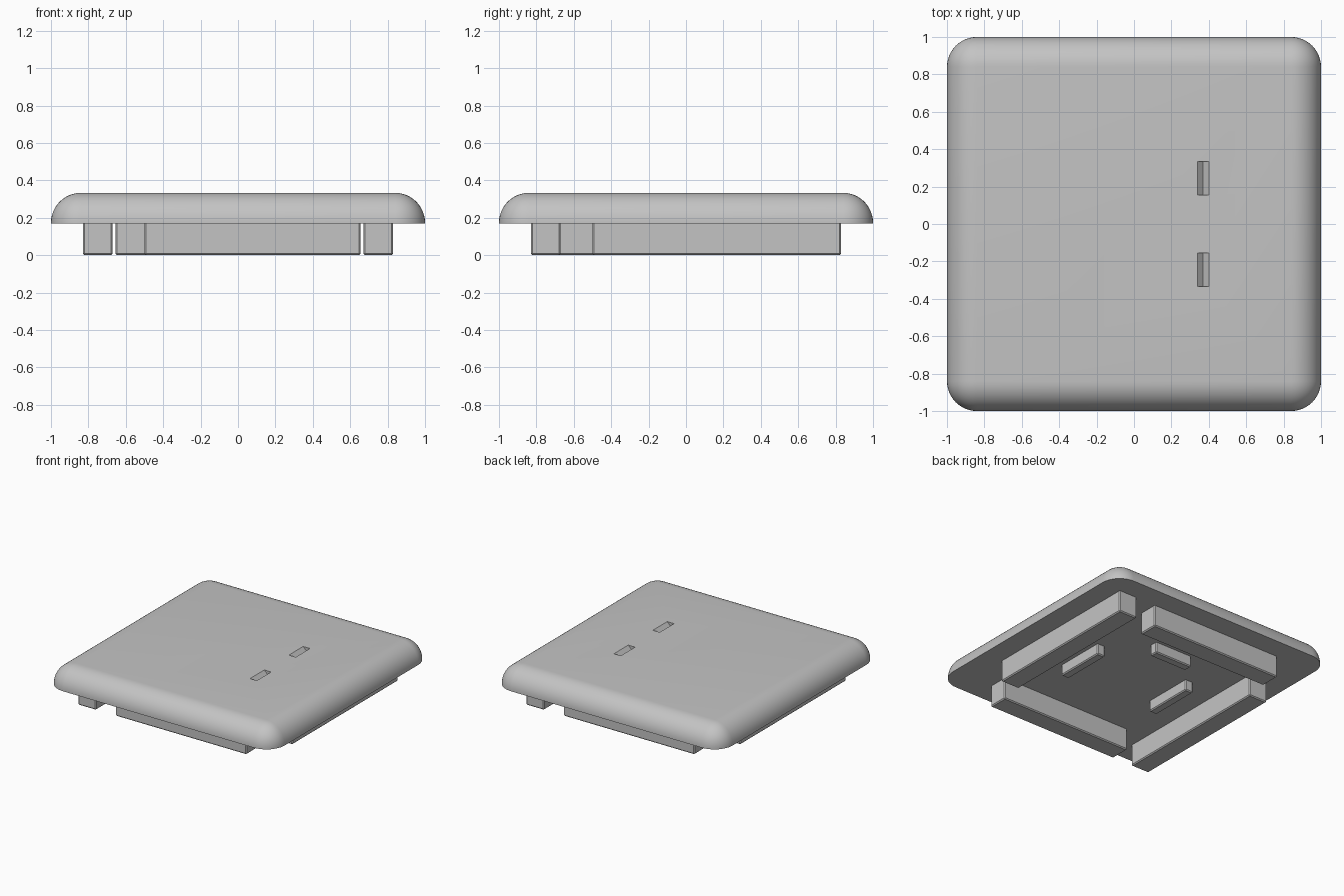
import bpy
import bmesh
from math import radians
from mathutils import Matrix, Vector

if "Cube" in bpy.data.objects:
    bpy.data.objects.remove(bpy.data.objects["Cube"], do_unlink=True)

grey = bpy.data.materials.new("plain_grey")
grey.use_nodes = True
grey.diffuse_color = (0.55, 0.55, 0.55, 1)
grey.node_tree.nodes["Principled BSDF"].inputs["Base Color"].default_value = (0.55, 0.55, 0.55, 1)

RIM = 0.17      # underside of the cover
TOP = 0.333     # top of the cover
ROUND = 0.16    # edge rounding


def finish(bm, name):
    mesh = bpy.data.meshes.new(name)
    bm.to_mesh(mesh)
    bm.free()
    mesh.materials.append(grey)
    obj = bpy.data.objects.new(name, mesh)
    bpy.context.collection.objects.link(obj)
    return obj


def box_mesh(low, high):
    low, high = Vector(low), Vector(high)
    bm = bmesh.new()
    bmesh.ops.create_cube(bm, size=1, matrix=Matrix.Translation((low + high) / 2)
                          @ Matrix.Diagonal((*(high - low), 1)))
    return bm


def bevel_all(bm, width, segments):
    bmesh.ops.bevel(bm, geom=bm.edges[:], offset=width, segments=segments,
                    profile=0.5, affect='EDGES')


def bar(name, x, y):
    """Slightly softened bar whose top is sunk into the cover."""
    height = 0.0 if name.endswith("rail") else 0.085
    bm = box_mesh((x[0], y[0], height), (x[1], y[1], RIM + 0.02))
    bevel_all(bm, 0.008, 1)
    return finish(bm, name)


# Cover: fully rounded block cut flat at its underside
bm = box_mesh((-1, -1, 2 * RIM - TOP - 0.01), (1, 1, TOP))
bevel_all(bm, ROUND, 12)
cut = bmesh.ops.bisect_plane(bm, geom=bm.verts[:] + bm.edges[:] + bm.faces[:],
                             plane_co=(0, 0, RIM), plane_no=(0, 0, 1), clear_inner=True)
rim = [e for e in cut["geom_cut"] if isinstance(e, bmesh.types.BMEdge)]
bmesh.ops.contextual_create(bm, geom=rim)
bmesh.ops.recalc_face_normals(bm, faces=bm.faces[:])
cover = finish(bm, "cover")

# Two V-shaped slots in the top
for side, label in ((-1, "front"), (1, "back")):
    y = side * 0.245
    bm = bmesh.new()
    profile = [bm.verts.new((0.37 + dx, y - 0.09, TOP + dz))
               for dx, dz in ((-0.06, 0.03), (0.06, 0.03), (0, -0.03))]
    face = bm.faces.new(profile)
    grown = bmesh.ops.extrude_face_region(bm, geom=[face])
    bmesh.ops.translate(bm, vec=(0, 0.18, 0),
                        verts=[v for v in grown["geom"] if isinstance(v, bmesh.types.BMVert)])
    bmesh.ops.recalc_face_normals(bm, faces=bm.faces[:])
    cutter = finish(bm, label + "_slot_cutter")
    cutter.hide_render = True
    cutter.hide_set(True)
    mod = cover.modifiers.new(label + "_slot", 'BOOLEAN')
    mod.operation = 'DIFFERENCE'
    mod.solver = 'EXACT'
    mod.object = cutter

# Bake the slots, then remove the cutters
bpy.context.view_layer.update()
baked = bpy.data.meshes.new_from_object(cover.evaluated_get(bpy.context.evaluated_depsgraph_get()))
cover.modifiers.clear()
cover.data = baked
for label in ("front", "back"):
    bpy.data.objects.remove(bpy.data.objects[label + "_slot_cutter"], do_unlink=True)

bpy.ops.object.select_all(action='DESELECT')
cover.select_set(True)
bpy.context.view_layer.objects.active = cover
bpy.ops.object.shade_smooth_by_angle(angle=radians(25))

# Perimeter rails, each pair turned half a turn
bar("front_rail", (-0.5, 0.655), (-0.83, -0.67))
bar("back_rail", (-0.655, 0.5), (0.67, 0.83))
bar("left_rail", (0.67, 0.83), (-0.5, 0.83))
bar("right_rail", (-0.83, -0.67), (-0.83, 0.5))

# Short inner ribs on the underside
bar("left_rib", (0.39, 0.46), (-0.27, 0.14))
bar("right_rib", (-0.43, -0.36), (-0.26, 0.15))
bar("back_rib", (-0.18, 0.15), (0.36, 0.43))
